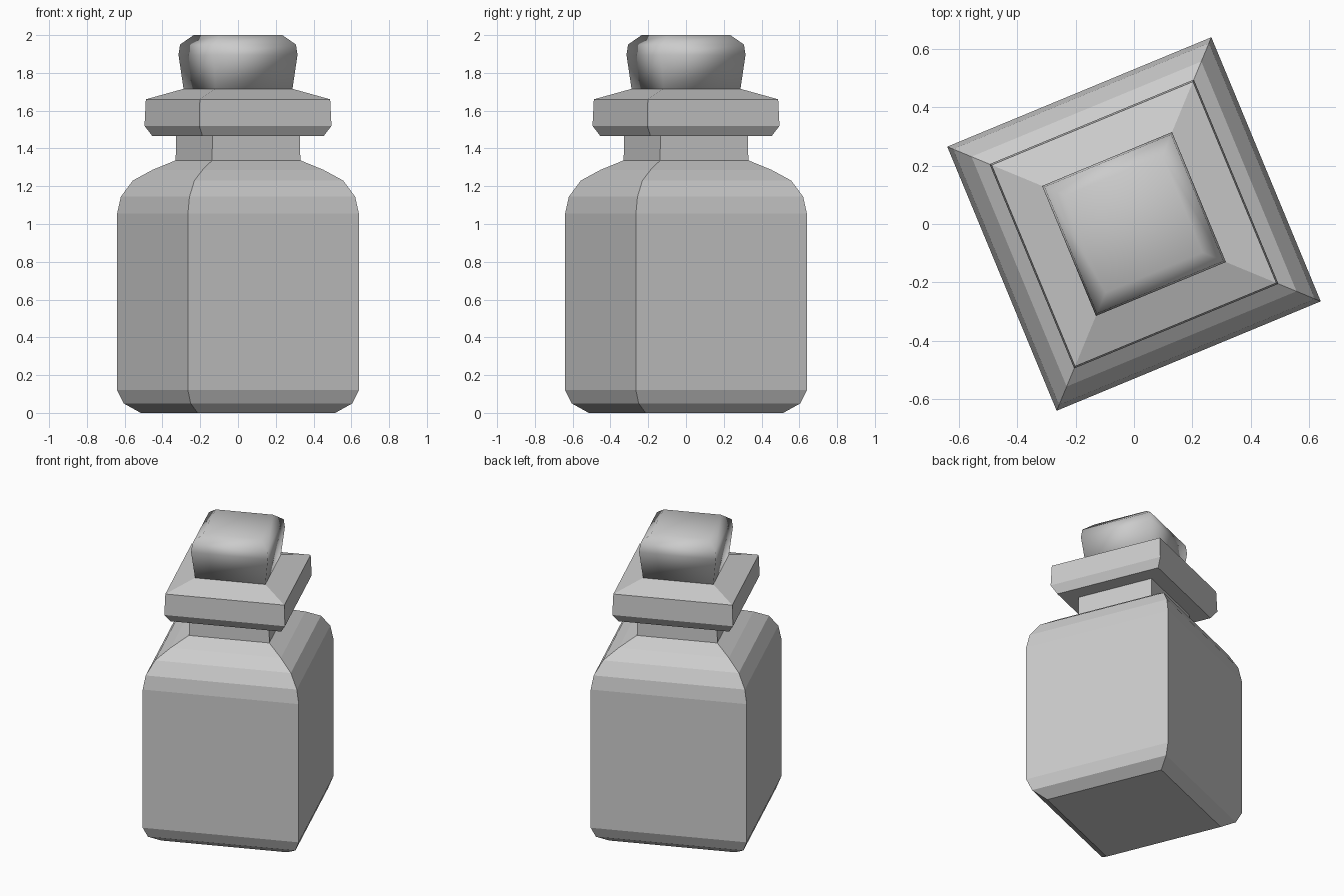
import bpy, bmesh
from math import cos, sin, pi

if "Cube" in bpy.data.objects:
    bpy.data.objects.remove(bpy.data.objects["Cube"])

TURN = pi / 8            # corners sit 22.5 degrees off the axes
WIDTH = cos(TURN)        # silhouette half-width / corner radius


def square_lathe(name, profile, smooth=False):
    """Four-sided lathe from (silhouette half-width, height) pairs, capped at both ends."""
    bm = bmesh.new()
    rings = []
    for w, z in profile:
        r = w / WIDTH
        rings.append([bm.verts.new((r * cos(i * pi / 2 - TURN),
                                    r * sin(i * pi / 2 - TURN), z)) for i in range(4)])
    for low, high in zip(rings, rings[1:]):
        for i in range(4):
            j = (i + 1) % 4
            bm.faces.new((low[i], low[j], high[j], high[i]))
    bm.faces.new(rings[0][::-1])
    bm.faces.new(rings[-1])
    for f in bm.faces:
        f.smooth = smooth
    mesh = bpy.data.meshes.new(name)
    bm.to_mesh(mesh)
    bm.free()
    obj = bpy.data.objects.new(name, mesh)
    bpy.context.collection.objects.link(obj)
    return obj


# Body with bevelled base, rounded shoulder and neck
square_lathe("bottle_body", [
    (0.515, 0.0), (0.605, 0.05), (0.64, 0.12), (0.64, 1.055), (0.62, 1.145),
    (0.557, 1.23), (0.452, 1.287), (0.33, 1.337), (0.328, 1.47)])

# Wide lip around the neck
square_lathe("bottle_lip", [
    (0.455, 1.467), (0.495, 1.52), (0.488, 1.66), (0.29, 1.715)])

# Soft-shaded stopper
square_lathe("stopper", [
    (0.288, 1.713), (0.315, 1.895), (0.307, 1.95), (0.235, 2.0)], smooth=True)
